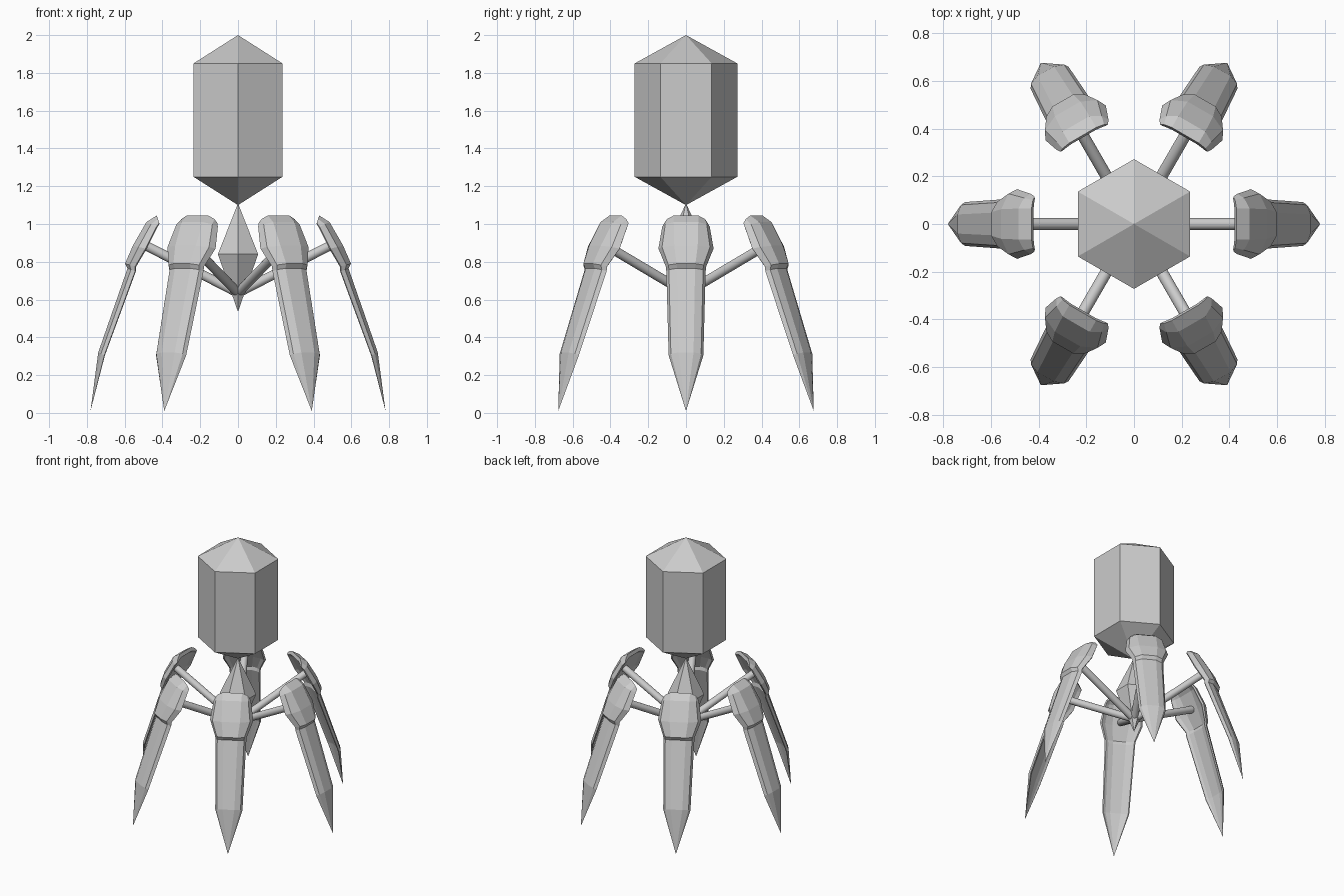
import bpy, bmesh
from math import pi, cos, sin
from mathutils import Vector, Matrix

if "Cube" in bpy.data.objects:
    bpy.data.objects.remove(bpy.data.objects["Cube"])


def finish(bm, name):
    bmesh.ops.remove_doubles(bm, verts=bm.verts, dist=0.0005)
    bmesh.ops.recalc_face_normals(bm, faces=bm.faces)
    me = bpy.data.meshes.new(name)
    bm.to_mesh(me)
    bm.free()
    ob = bpy.data.objects.new(name, me)
    bpy.context.collection.objects.link(ob)
    return ob


def loft(rings, name):
    bm = bmesh.new()
    loops = [[bm.verts.new(p) for p in ring] for ring in rings]
    n = len(loops[0])
    for a, b in zip(loops, loops[1:]):
        for i in range(n):
            j = (i + 1) % n
            bm.faces.new((a[i], a[j], b[j], b[i]))
    # cap the first ring as a strip between its outer and inner halves
    h = n // 2
    for i in range(h - 1):
        bm.faces.new((loops[0][i], loops[0][i + 1], loops[0][n - 2 - i], loops[0][n - 1 - i]))
    return finish(bm, name)


def faceted(profile, name):
    """Hexagonal turned solid from (radius, z); first and last are apexes."""
    bm = bmesh.new()
    top = bm.verts.new((0, 0, profile[0][1]))
    bottom = bm.verts.new((0, 0, profile[-1][1]))
    rings = [[bm.verts.new((r * cos(pi / 2 + k * pi / 3), r * sin(pi / 2 + k * pi / 3), z))
              for k in range(6)] for r, z in profile[1:-1]]
    for i in range(6):
        j = (i + 1) % 6
        bm.faces.new((top, rings[0][i], rings[0][j]))
        bm.faces.new((bottom, rings[-1][j], rings[-1][i]))
        for a, b in zip(rings, rings[1:]):
            bm.faces.new((a[i], b[i], b[j], a[j]))
    return finish(bm, name)


# Hexagonal head and the spindle core hanging below it
faceted([(0, 2.0), (0.272, 1.85), (0.272, 1.25), (0, 1.1)], "head")
faceted([(0, 1.11), (0.123, 0.84), (0, 0.535)], "core_spindle")


# Leg section: outer ridge (x, z), side edge (x, z), half width, ridge half width
def leg_section(ox, oz, sx, sz, w, c):
    def pt(t, y):
        return Vector((ox + (sx - ox) * t, y, oz + (sz - oz) * t))
    half = [pt(1, w), pt(0.45, w * 0.87), pt(0, c)]
    inner = [pt(0.62, c * 0.9), pt(0.85, w * 0.75), pt(1.1, w * 0.92)]
    flip = [Vector((p.x, -p.y, p.z)) for p in reversed(half)]
    flip_in = [Vector((p.x, -p.y, p.z)) for p in reversed(inner)]
    return half + flip + flip_in + inner


sections = [
    (0.430, 1.045, 0.417, 1.005, 0.115, 0.065),
    (0.485, 1.010, 0.432, 0.985, 0.126, 0.065),
    (0.557, 0.885, 0.490, 0.870, 0.146, 0.062),
    (0.598, 0.790, 0.545, 0.775, 0.107, 0.050),
    (0.585, 0.765, 0.545, 0.750, 0.104, 0.048),
    (0.740, 0.320, 0.708, 0.305, 0.092, 0.040),
    (0.781, 0.010, 0.781, 0.010, 0.0, 0.0),
]
leg_rings = [leg_section(*s) for s in sections]

# Six armoured legs, each held by a round strut rising from the core
start, end = Vector((0, 0, 0.635)), Vector((0.525, 0, 0.905))
axis = end - start
for k in range(6):
    turn = Matrix.Rotation(k * pi / 3, 4, 'Z')
    leg = loft(leg_rings, f"leg_{k + 1}")
    leg.matrix_world = turn
    bpy.ops.mesh.primitive_cylinder_add(vertices=20, radius=0.025, depth=axis.length)
    strut = bpy.context.object
    strut.name = f"strut_{k + 1}"
    strut.matrix_world = (turn @ Matrix.Translation((start + end) / 2)
                          @ axis.to_track_quat('Z', 'Y').to_matrix().to_4x4())
    bpy.ops.object.shade_smooth_by_angle()
